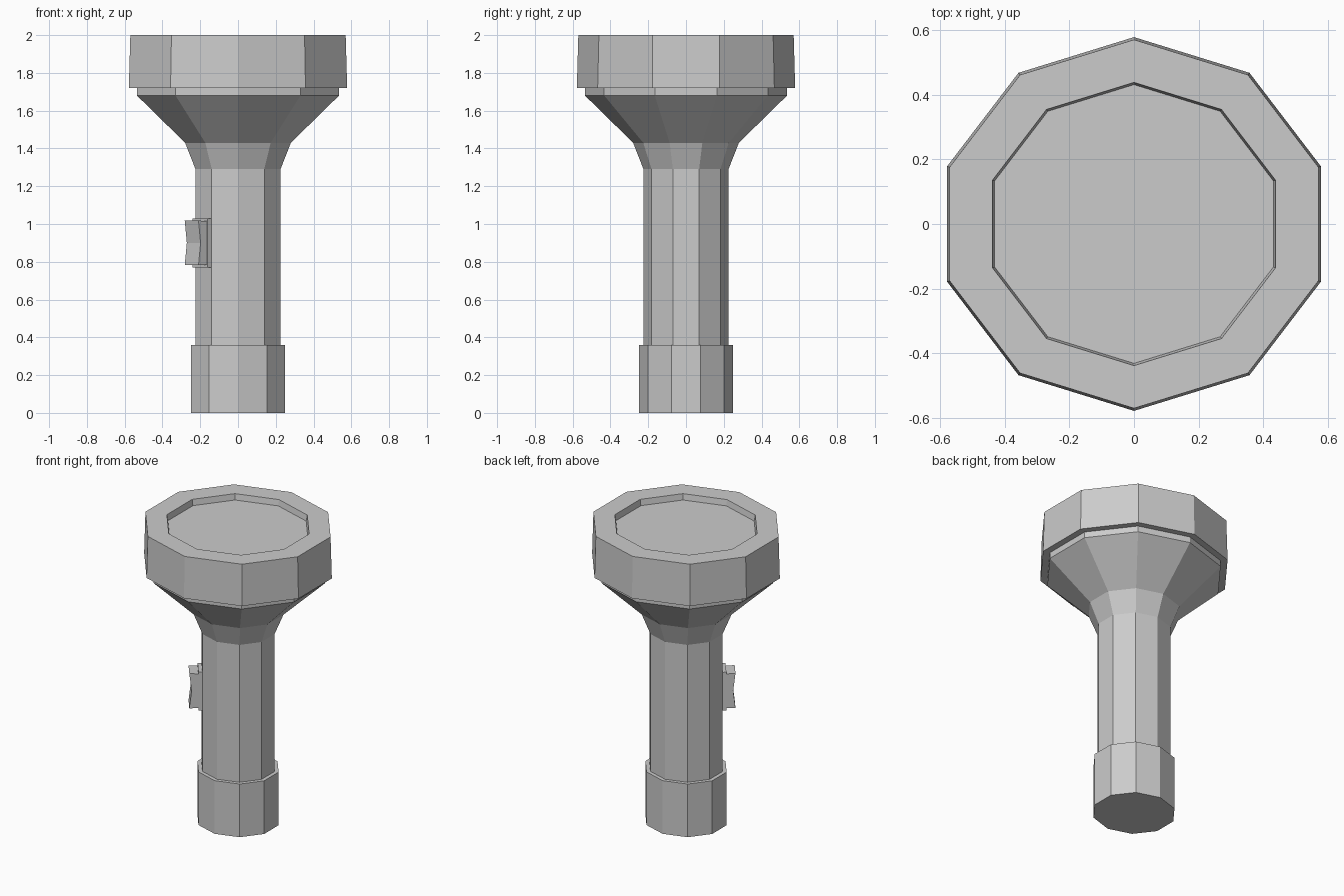
import bpy, bmesh
from math import sin, cos, pi
from mathutils import Vector

if "Cube" in bpy.data.objects:
    bpy.data.objects.remove(bpy.data.objects["Cube"])

SIDES = 10
STRETCH = 1 / cos(pi / SIDES)   # makes the decagon as wide in x as in y


def finish(name, bm):
    bmesh.ops.recalc_face_normals(bm, faces=bm.faces)
    mesh = bpy.data.meshes.new(name)
    bm.to_mesh(mesh)
    bm.free()
    obj = bpy.data.objects.new(name, mesh)
    bpy.context.collection.objects.link(obj)
    return obj


def lathe(name, profile, cap_start=False, cap_end=False):
    """Ten-sided turned part from (radius, z) points."""
    bm = bmesh.new()
    rings = []
    for r, z in profile:
        angles = [pi / 2 + 2 * pi * i / SIDES for i in range(SIDES)]
        rings.append([bm.verts.new((r * STRETCH * cos(a), r * sin(a), z)) for a in angles])
    for lo, hi in zip(rings, rings[1:]):
        for i in range(SIDES):
            j = (i + 1) % SIDES
            bm.faces.new((lo[i], lo[j], hi[j], hi[i]))
    if cap_start:
        bm.faces.new(rings[0])
    if cap_end:
        bm.faces.new(rings[-1])
    return finish(name, bm)


# Turned parts
lathe("tail_cap", [(0.25, 0), (0.25, 0.36), (0.225, 0.36)], cap_start=True)
lathe("barrel", [(0.225, 0.36), (0.225, 1.29), (0.28, 1.43)])
lathe("reflector_cone", [(0.28, 1.43), (0.535, 1.68), (0.535, 1.72)])
lathe("bezel_and_lens", [(0.535, 1.72), (0.578, 1.72), (0.57, 2.0),
                         (0.438, 2.0), (0.431, 1.96)], cap_end=True)

# The switch sits on the barrel face at the front left
a, b = [Vector((0.225 * STRETCH * cos(t), 0.225 * sin(t), 0))
        for t in (1.1 * pi, 1.3 * pi)]
middle = (a + b) / 2
tangent = (b - a).normalized()
normal = Vector((tangent.y, -tangent.x, 0))
if normal.dot(middle) < 0:
    normal.negate()


def switch_part(name, outline, half_width):
    """Extrude an (outward, z) outline across the barrel face."""
    bm = bmesh.new()
    verts = [bm.verts.new(middle + normal * d - tangent * half_width + Vector((0, 0, z)))
             for d, z in outline]
    face = bm.faces.new(verts)
    new = bmesh.ops.extrude_face_region(bm, geom=[face])["geom"]
    bmesh.ops.translate(bm, vec=tangent * 2 * half_width,
                        verts=[v for v in new if isinstance(v, bmesh.types.BMVert)])
    return finish(name, bm)


switch_part("switch_plate", [(0, 0.77), (0.024, 0.77), (0.024, 1.03), (0, 1.03)], 0.067)
switch_part("switch_rocker", [(0.02, 0.785), (0.08, 0.782), (0.066, 0.9),
                              (0.08, 1.018), (0.02, 1.015)], 0.06)
